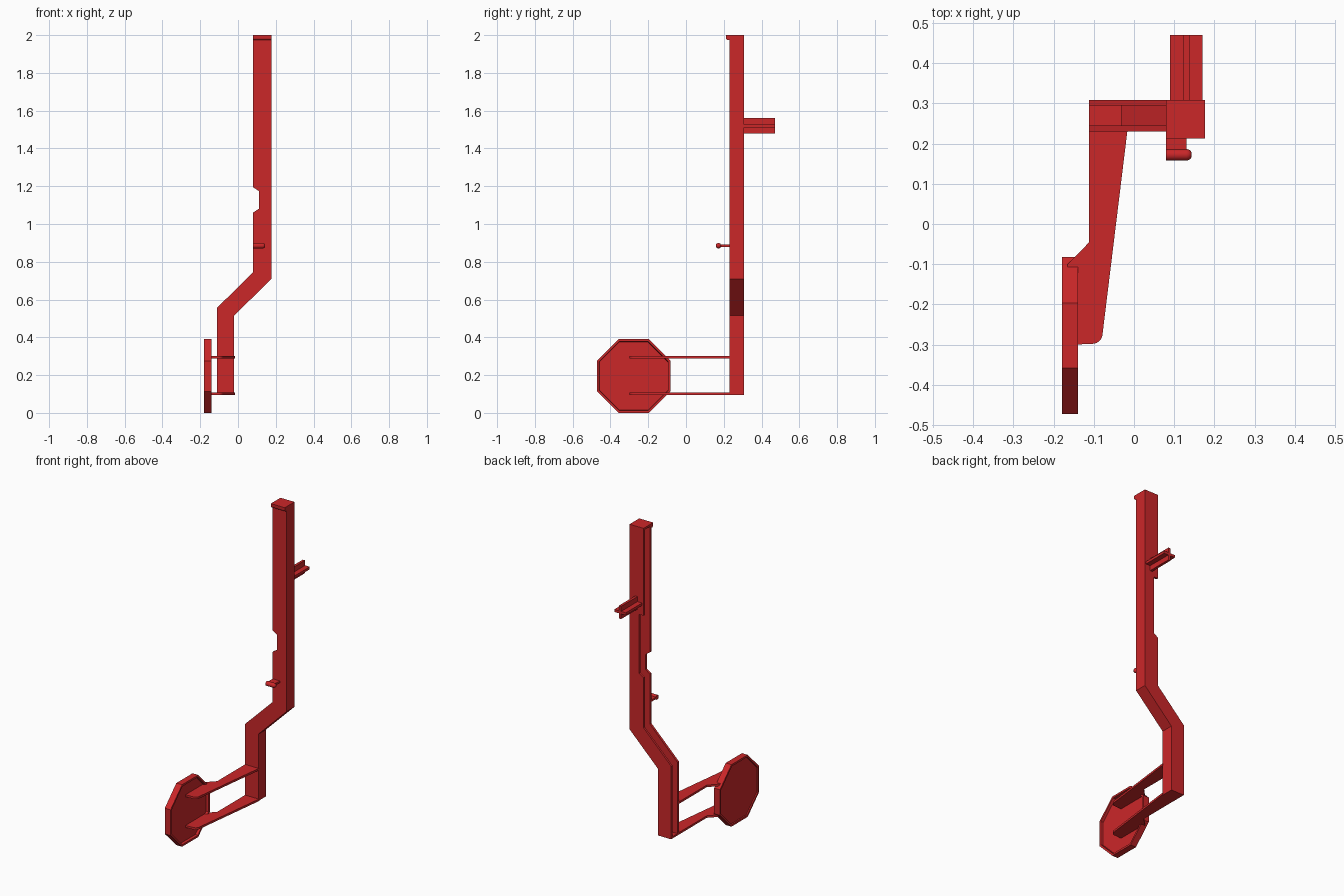
import bpy, bmesh
from math import sin, cos, pi, tan

if "Cube" in bpy.data.objects:
    bpy.data.objects.remove(bpy.data.objects["Cube"])

red = bpy.data.materials.new("red_plastic")
red.diffuse_color = (0.6, 0.02, 0.022, 1)
red.use_nodes = True
red.node_tree.nodes["Principled BSDF"].inputs["Base Color"].default_value = red.diffuse_color


def finish(name, bm, smooth=False):
    bmesh.ops.recalc_face_normals(bm, faces=bm.faces)
    me = bpy.data.meshes.new(name)
    bm.to_mesh(me)
    bm.free()
    ob = bpy.data.objects.new(name, me)
    bpy.context.collection.objects.link(ob)
    me.materials.append(red)
    if smooth:
        bpy.context.view_layer.objects.active = ob
        ob.select_set(True)
        bpy.ops.object.shade_smooth_by_angle(angle=0.6)
        ob.select_set(False)
    return ob


def place(axis, u, v, t):
    return {'x': (t, u, v), 'y': (u, t, v), 'z': (u, v, t)}[axis]


def extrude(name, pts, axis, a, b, smooth=False):
    """Closed 2D profile pushed along an axis from a to b."""
    bm = bmesh.new()
    lo = [bm.verts.new(place(axis, u, v, a)) for u, v in pts]
    hi = [bm.verts.new(place(axis, u, v, b)) for u, v in pts]
    bm.faces.new(lo)
    bm.faces.new(hi)
    n = len(pts)
    for i in range(n):
        j = (i + 1) % n
        bm.faces.new((lo[i], lo[j], hi[j], hi[i]))
    return finish(name, bm, smooth)


def box(name, x0, x1, y0, y1, z0, z1):
    return extrude(name, [(x0, y0), (x1, y0), (x1, y1), (x0, y1)], 'z', z0, z1)


def arc(cx, cy, r, a0, a1, n):
    return [(cx + r * cos(a0 + (a1 - a0) * i / n),
             cy + r * sin(a0 + (a1 - a0) * i / n)) for i in range(n + 1)]


# Cranked post: a channel open on the left, made of a web and two walls
right_edge = [(-0.02, 0.095), (-0.02, 0.515), (0.177, 0.71), (0.177, 2.0)]
web_left = [(0.163, 2.0), (0.163, 0.716), (-0.032, 0.52), (-0.032, 0.095)]
left_low = [(0.08, 0.745), (-0.112, 0.555), (-0.112, 0.095)]
front_notch = [(0.08, 2.0), (0.08, 1.195), (0.11, 1.175), (0.11, 1.08), (0.08, 1.06)]
back_notch = [(0.08, 2.0), (0.08, 1.45), (0.11, 1.45), (0.11, 1.08), (0.08, 1.06)]
extrude("post_web", right_edge + web_left, 'y', 0.232, 0.306)
extrude("post_front_wall", right_edge + front_notch + left_low, 'y', 0.23, 0.245)
extrude("post_back_wall", right_edge + back_notch + left_low, 'y', 0.295, 0.308)

# Channel end caps, the upper one with a rounded front lip
box("post_bottom_cap", -0.112, -0.02, 0.23, 0.308, 0.095, 0.107)
lip = arc(0.224, 1.985, 0.012, pi, 1.5 * pi, 5)
extrude("post_top_cap", [(0.308, 2.0), (0.212, 2.0)] + lip +
        [(0.235, 1.973), (0.235, 1.987), (0.308, 1.987)], 'x', 0.08, 0.177, True)

# Cross-shaped axle peg on the back
c, w, h, cx, cz = 0.008, 0.04, 0.04, 0.13, 1.52
cross = []
for k in range(4):
    for u, v in ((c, c), (c, h), (-c, h)):
        for _ in range(k):
            u, v = -v, u
        cross.append((cx + u, cz + v))
extrude("axle_peg", cross, 'y', 0.30, 0.47)

# Small hook on the front: thin tab with a rounded bar
box("hook_tab", 0.08, 0.13, 0.172, 0.235, 0.879, 0.891)
bm = bmesh.new()
r, n = 0.0145, 16
rings = [(0.08, r)] + [(0.13 + r * sin(a), r * cos(a)) for a in (0, pi / 8, pi / 4, 3 * pi / 8)]
loops = [[bm.verts.new((x, 0.172 + s * cos(2 * pi * i / n), 0.885 + s * sin(2 * pi * i / n)))
          for i in range(n)] for x, s in rings]
for p, q in zip(loops, loops[1:]):
    for i in range(n):
        j = (i + 1) % n
        bm.faces.new((p[i], p[j], q[j], q[i]))
bm.faces.new(loops[0])
bm.faces.new(loops[-1])
finish("hook_bar", bm, True)

# Two thin tapered arms carrying the sign
arm = [(-0.112, 0.235), (-0.016, 0.235), (-0.078, -0.272)]
arm += arc(-0.104, -0.272, 0.026, 0, -pi / 2, 6)
arm += [(-0.16, -0.30), (-0.165, -0.10), (-0.112, -0.046)]
for label, z in (("lower", 0.095), ("upper", 0.288)):
    extrude(label + "_arm", arm, 'z', z, z + 0.013, True)

# Octagonal sign with a rim on both faces
bm = bmesh.new()
sections = [(-0.173, 0.181), (-0.179, 0.183), (-0.179, 0.195),
            (-0.139, 0.195), (-0.139, 0.183), (-0.155, 0.181)]
rings = []
for x, flat in sections:
    rad = flat / cos(pi / 8)
    rings.append([bm.verts.new((x, -0.277 + rad * cos(pi / 8 + k * pi / 4),
                                0.195 + rad * sin(pi / 8 + k * pi / 4))) for k in range(8)])
for p, q in zip(rings, rings[1:]):
    for i in range(8):
        j = (i + 1) % 8
        bm.faces.new((p[i], p[j], q[j], q[i]))
bm.faces.new(rings[0])
bm.faces.new(rings[-1])
finish("octagon_sign", bm)
